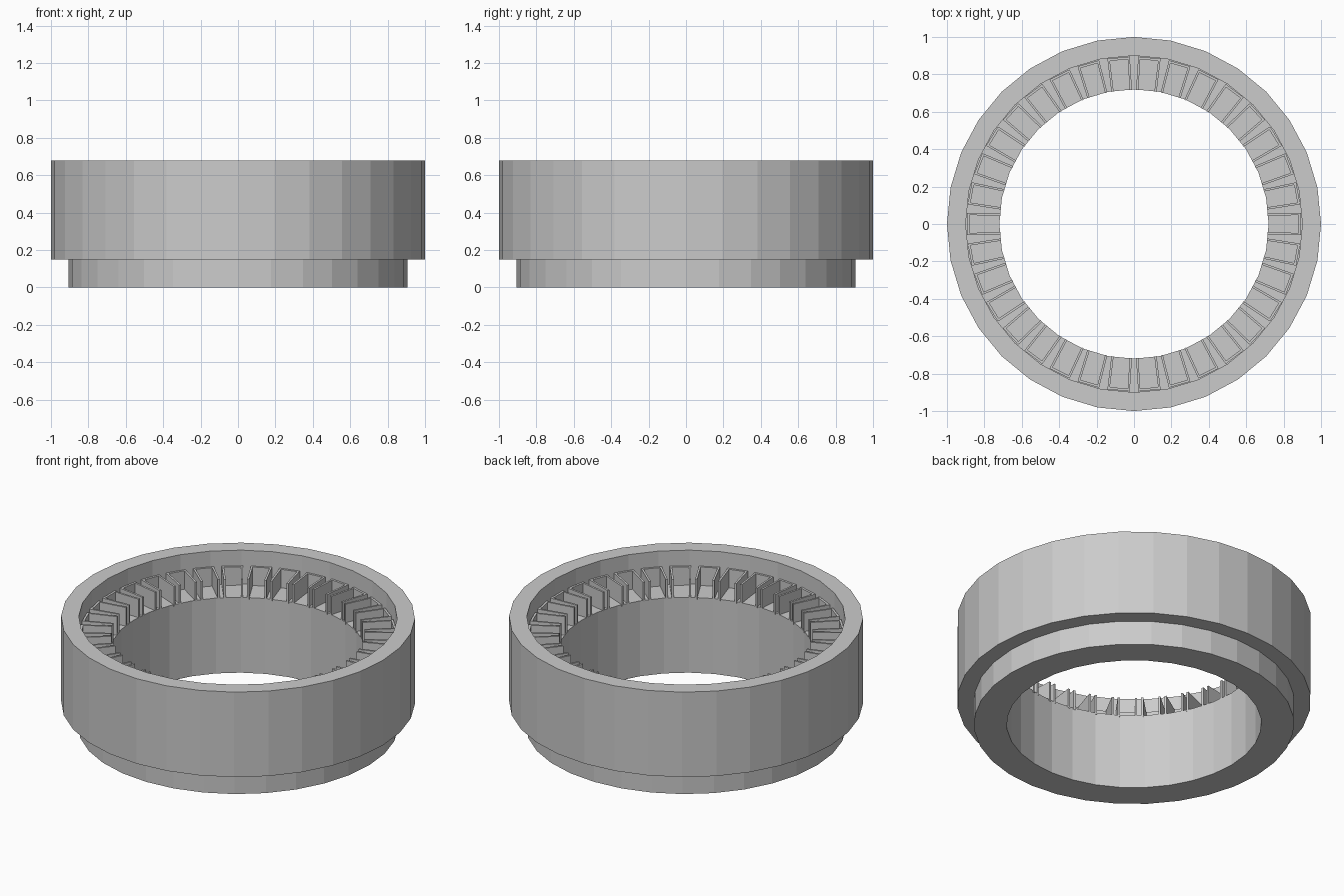
import bpy, bmesh
from math import sin, cos, pi

if "Cube" in bpy.data.objects:
    bpy.data.objects.remove(bpy.data.objects["Cube"])

SIDES = 32
BAYS = 34
LEDGE, FIN_TOP = 0.47, 0.585


def finish(name, bm):
    bmesh.ops.recalc_face_normals(bm, faces=bm.faces)
    mesh = bpy.data.meshes.new(name)
    bm.to_mesh(mesh)
    bm.free()
    obj = bpy.data.objects.new(name, mesh)
    bpy.context.collection.objects.link(obj)
    return obj


# Stepped ring body: closed profile swept around z
profile = [(0.72, 0), (0.905, 0), (0.905, 0.15), (1, 0.15),
           (1, 0.68), (0.9, 0.68), (0.9, LEDGE), (0.72, LEDGE)]
bm = bmesh.new()
rings = [[bm.verts.new((r * cos(2 * pi * i / SIDES), r * sin(2 * pi * i / SIDES), z))
          for r, z in profile] for i in range(SIDES)]
n = len(profile)
for i in range(SIDES):
    a, b = rings[i], rings[(i + 1) % SIDES]
    for j in range(n):
        k = (j + 1) % n
        bm.faces.new((a[j], b[j], b[k], a[k]))
finish("ring_body", bm)

# U-shaped pocket frames standing on the inner ledge, open towards the bore
outline = [(0.715, -0.055), (0.893, -0.06), (0.893, 0.06), (0.715, 0.055),
           (0.715, 0.043), (0.88, 0.048), (0.88, -0.048), (0.715, -0.043)]
bm = bmesh.new()
for i in range(BAYS):
    t = pi / 2 + 2 * pi * (i + 0.5) / BAYS
    lo, hi = [[bm.verts.new((x * cos(t) - y * sin(t), x * sin(t) + y * cos(t), z))
               for x, y in outline] for z in (LEDGE - 0.01, FIN_TOP)]
    for j in range(8):
        k = (j + 1) % 8
        bm.faces.new((lo[j], lo[k], hi[k], hi[j]))
    # caps: left wall, back wall, right wall
    for q in ((0, 1, 6, 7), (1, 2, 5, 6), (2, 3, 4, 5)):
        bm.faces.new([hi[m] for m in q])
        bm.faces.new([lo[m] for m in q])
finish("pocket_frames", bm)
